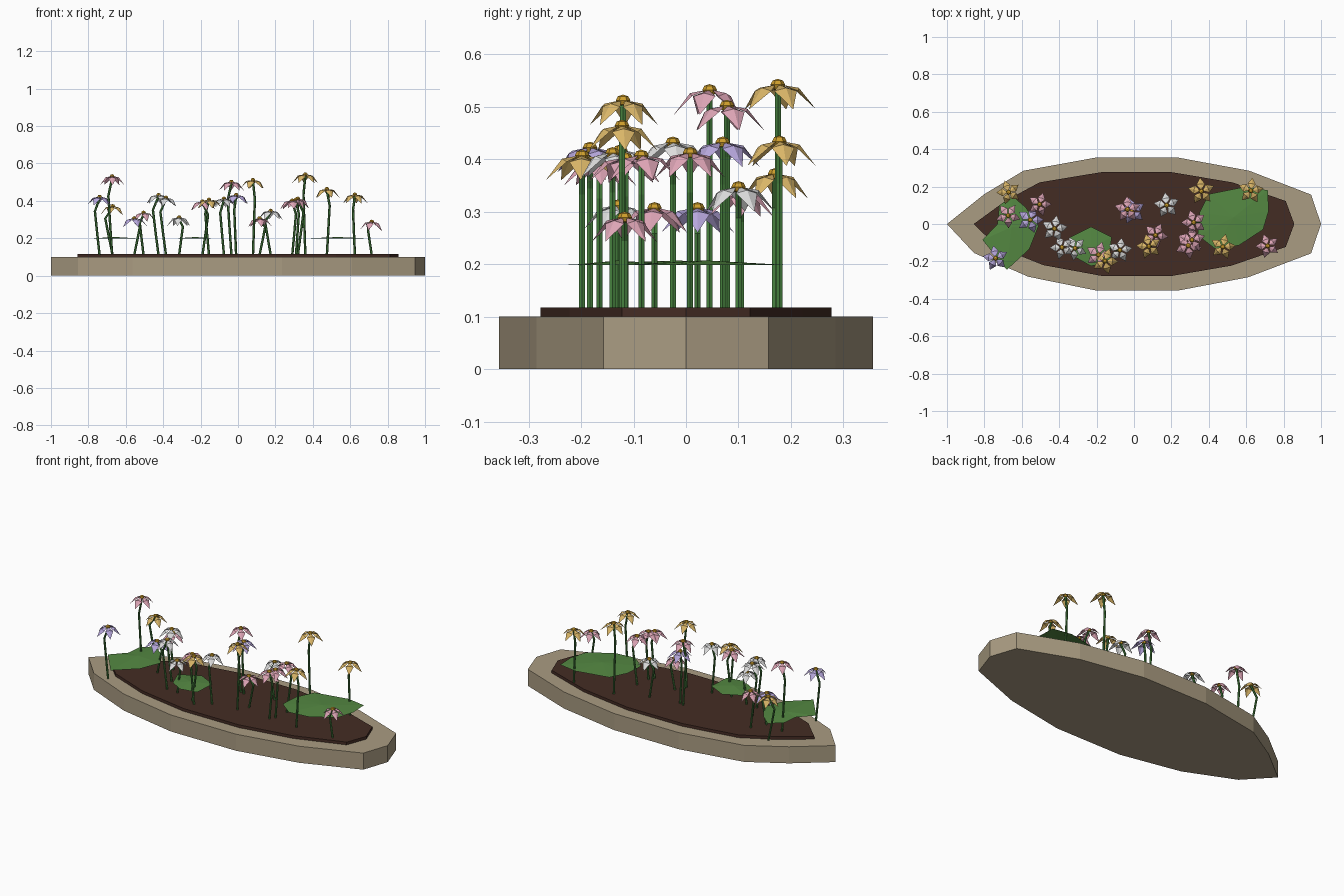
import bpy, math, random
from mathutils import Vector

if "Cube" in bpy.data.objects:
    bpy.data.objects.remove(bpy.data.objects["Cube"])

random.seed(4)

def mat(name, r, g, b):
    lin = [((c / 255 + 0.055) / 1.055) ** 2.4 for c in (r, g, b)]
    m = bpy.data.materials.new(name)
    m.diffuse_color = (*lin, 1)
    m.use_nodes = True
    m.node_tree.nodes["Principled BSDF"].inputs["Base Color"].default_value = m.diffuse_color
    return m

STONE = mat("stone", 170, 156, 130)
SOIL = mat("soil", 68, 44, 36)
LEAF = mat("leaf_green", 84, 136, 66)
STEM = mat("stem_green", 70, 128, 62)
CENTRE = mat("flower_centre", 205, 158, 44)
PETAL = {"pink": mat("pink_petal", 222, 165, 182),
         "gold": mat("gold_petal", 218, 182, 104),
         "white": mat("white_petal", 222, 222, 222),
         "lavender": mat("lavender_petal", 184, 168, 222)}

def make(name, verts, faces, material):
    me = bpy.data.meshes.new(name)
    me.from_pydata(verts, [], faces)
    me.materials.append(material)
    ob = bpy.data.objects.new(name, me)
    bpy.context.collection.objects.link(ob)
    return ob

def prism(name, outline, z0, z1, material):
    n = len(outline)
    verts = [(x, y, z0) for x, y in outline] + [(x, y, z1) for x, y in outline]
    faces = [tuple(range(n))[::-1], tuple(range(n, 2 * n))]
    faces += [(i, (i + 1) % n, n + (i + 1) % n, n + i) for i in range(n)]
    return make(name, verts, faces, material)

# boat-shaped stone bed and raised soil (counter-clockwise outline)
outline = [(-1, 0), (-.855, -.155), (-.565, -.282), (-.2, -.356), (.235, -.356),
           (.61, -.285), (.947, -.157), (1, 0), (.947, .157), (.615, .285),
           (.23, .356), (-.2, .356), (-.59, .285), (-.8, .16)]
prism("stone_border", outline, 0, .1, STONE)
prism("soil_bed", [(x * .857, y * .78) for x, y in outline], .1, .117, SOIL)

# thin, slightly domed leaf sheets
patches = [[(-.81, -.085), (-.68, -.245), (-.56, -.135), (-.51, -.01),
            (-.58, .09), (-.65, .15), (-.72, .1), (-.73, 0)],
           [(-.35, -.075), (-.23, -.015), (-.12, -.07), (-.13, -.205),
            (-.23, -.225), (-.31, -.18)],
           [(.34, -.06), (.43, -.13), (.56, -.115), (.69, -.03), (.72, .07),
            (.715, .18), (.6, .2), (.4, .16), (.35, .06)]]
for k, p in enumerate(patches):
    n = len(p)
    cx, cy = sum(q[0] for q in p) / n, sum(q[1] for q in p) / n
    make(f"leaf_patch_{k + 1}", [(x, y, .198) for x, y in p] + [(cx, cy, .207)],
         [(i, (i + 1) % n, n) for i in range(n)], LEAF)

def stem(name, pts, r=.0065, sides=6):
    verts, faces = [], []
    for p in pts:
        for i in range(sides):
            a = math.tau * i / sides
            verts.append((p[0] + r * math.cos(a), p[1] + r * math.sin(a), p[2]))
    for k in range(len(pts) - 1):
        for i in range(sides):
            j = (i + 1) % sides
            faces.append((k * sides + i, k * sides + j,
                          (k + 1) * sides + j, (k + 1) * sides + i))
    make(name, verts, faces, STEM)

def flower(k, colour, x, y, z, lean):
    # stem bowed sideways, hooking back under the head
    h = z - .117
    stem(f"stem_{k}", [(x, y, .11), (x + lean * .5, y, .117 + h * .35),
                       (x + lean, y, .117 + h * .75), (x, y, z - .006)])
    # drooping kite petals
    R, turn = random.uniform(.064, .074), random.uniform(0, math.tau)
    verts, faces, n = [], [], 5
    for i in range(n):
        a = turn + math.tau * i / n
        for da, r, dz in ((0, .006, .002), (-.56, .6, -.01), (0, 1, -.045),
                          (.56, .6, -.01), (0, .55, -.004)):
            rr = r if r < .05 else R * r
            verts.append((x + rr * math.cos(a + da), y + rr * math.sin(a + da), z + dz))
        b = i * 5
        faces += [(b, b + 1, b + 4), (b + 1, b + 2, b + 4),
                  (b + 2, b + 3, b + 4), (b + 3, b, b + 4)]
    make(f"petals_{k}", verts, faces, PETAL[colour])
    # faceted centre
    bpy.ops.mesh.primitive_uv_sphere_add(segments=6, ring_count=4, radius=.014,
                                         location=(x, y, z + .002))
    ob = bpy.context.object
    ob.name = f"flower_centre_{k}"
    ob.scale.z = .8
    ob.data.materials.append(CENTRE)

flowers = [("gold", -.67, .17, .37, -.04), ("pink", -.673, .045, .53, -.02),
           ("pink", -.505, .105, .335, -.02), ("lavender", -.555, .022, .305, .03),
           ("white", -.425, -.025, .43, -.03), ("lavender", -.74, -.183, .42, -.025),
           ("white", -.385, -.125, .415, -.03), ("white", -.315, -.13, .31, .02),
           ("pink", -.19, -.165, .395, .03), ("gold", -.155, -.198, .405, -.02),
           ("white", -.075, -.14, .41, -.02), ("pink", -.035, .078, .5, -.02),
           ("lavender", -.01, .07, .43, -.01), ("white", .175, .1, .345, -.03),
           ("pink", .115, -.06, .305, .03), ("gold", .08, -.12, .51, .01),
           ("gold", .36, .175, .54, -.01), ("pink", .32, .008, .41, .03),
           ("pink", .29, -.115, .4, .02), ("pink", .31, -.085, .405, .015),
           ("gold", .475, -.122, .462, .015), ("gold", .625, .178, .432, -.01),
           ("pink", .715, -.117, .287, -.02)]
for k, f in enumerate(flowers):
    flower(k + 1, *f)
